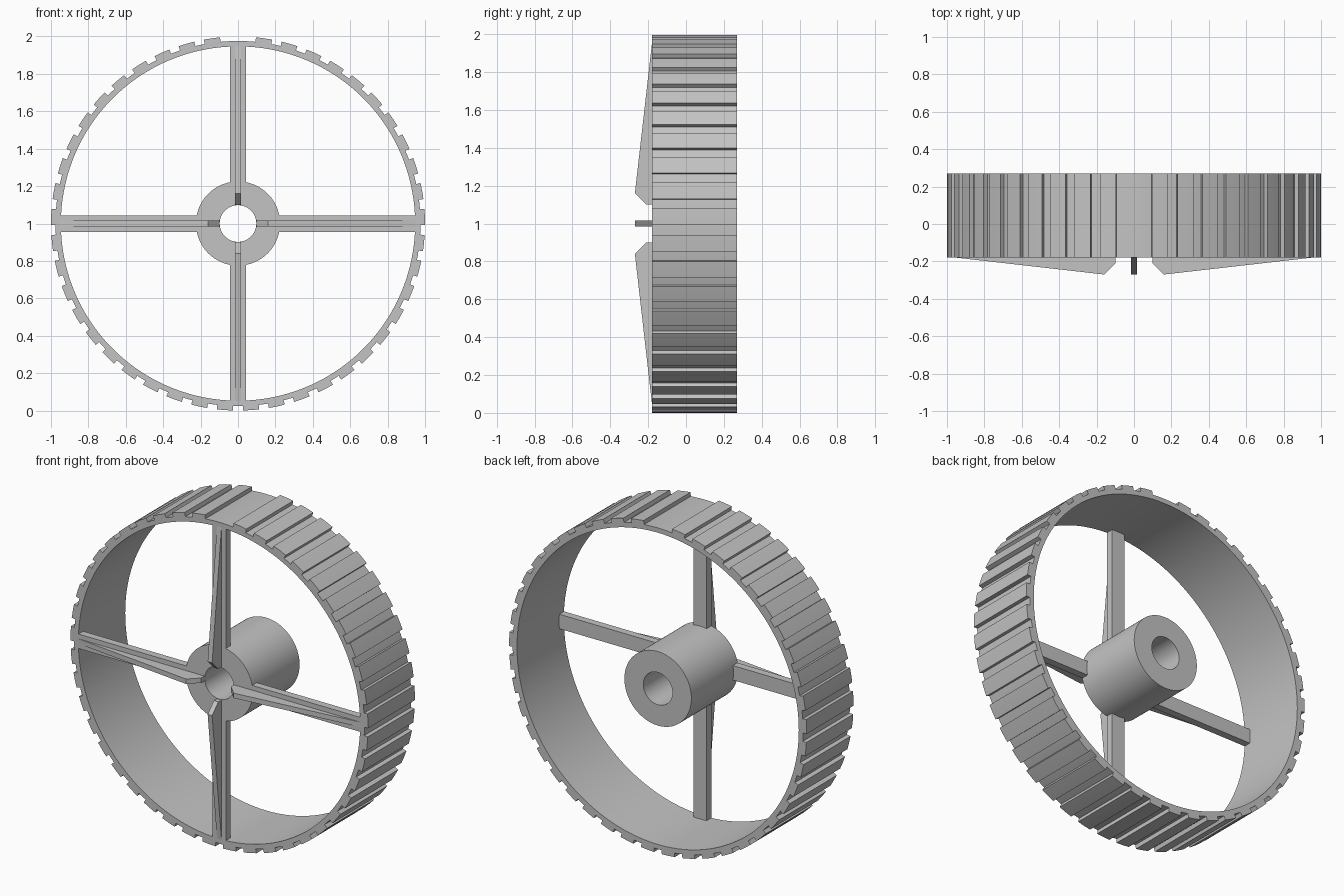
import bpy, bmesh
from math import sin, cos, radians, pi
from mathutils import Matrix

cube = bpy.data.objects.get("Cube")
if cube:
    bpy.data.objects.remove(cube, do_unlink=True)

FRONT, BACK, CENTRE = -0.18, 0.27, 1.0

grey = bpy.data.materials.new("plain grey")
grey.use_nodes = True
grey.diffuse_color = (0.55, 0.55, 0.55, 1)
grey.node_tree.nodes["Principled BSDF"].inputs["Base Color"].default_value = grey.diffuse_color


def finish(name, bm):
    bmesh.ops.recalc_face_normals(bm, faces=bm.faces)
    mesh = bpy.data.meshes.new(name)
    bm.to_mesh(mesh)
    bm.free()
    mesh.materials.append(grey)
    obj = bpy.data.objects.new(name, mesh)
    obj.location.z = CENTRE
    bpy.context.collection.objects.link(obj)
    bpy.ops.object.select_all(action="DESELECT")
    bpy.context.view_layer.objects.active = obj
    obj.select_set(True)
    bpy.ops.object.shade_smooth_by_angle(angle=radians(30))
    return obj


def ring(bm, inner, outer, y0, y1, start=0.0, sweep=2 * pi, steps=180):
    """Rectangular section swept around the axle; a partial sweep is capped."""
    closed = sweep >= 2 * pi - 1e-6
    section = [(inner, y0), (outer, y0), (outer, y1), (inner, y1)]
    rows = []
    for i in range(steps if closed else steps + 1):
        a = start + sweep * i / steps
        rows.append([bm.verts.new((r * cos(a), y, r * sin(a))) for r, y in section])
    for i in range(steps):
        a, b = rows[i], rows[(i + 1) % len(rows)]
        for k in range(4):
            n = (k + 1) % 4
            bm.faces.new((a[k], a[n], b[n], b[k]))
    if not closed:
        bm.faces.new(rows[0])
        bm.faces.new(rows[-1])


def plate(bm, outline, half_width, angle):
    """Outline in (radius, y), given a thickness and turned about the axle."""
    sides = [[bm.verts.new((r, y, s * half_width)) for r, y in outline] for s in (-1, 1)]
    count = len(outline)
    for side in sides:
        bm.faces.new(side)
    for k in range(count):
        n = (k + 1) % count
        bm.faces.new((sides[0][k], sides[0][n], sides[1][n], sides[1][k]))
    bmesh.ops.rotate(bm, verts=sides[0] + sides[1], cent=(0, 0, 0),
                     matrix=Matrix.Rotation(angle, 3, "Y"))


# Rim band
bm = bmesh.new()
ring(bm, 0.947, 0.976, FRONT, BACK)
finish("rim", bm)

# Tread bars every 8 degrees, with one left out at the top
bm = bmesh.new()
for i in range(1, 45):
    ring(bm, 0.974, 1.0, FRONT, BACK, radians(87.5 + 8 * i), radians(5), 2)
finish("tread_bars", bm)

# Hub tube
bm = bmesh.new()
ring(bm, 0.098, 0.225, FRONT, BACK, steps=96)
finish("hub", bm)

# Four flat spokes, each with a tapered fin on the front
spokes, fins = bmesh.new(), bmesh.new()
for i in range(4):
    turn = i * pi / 2
    plate(spokes, [(0.21, FRONT), (0.955, FRONT), (0.955, FRONT + 0.045),
                   (0.21, FRONT + 0.045)], 0.044, turn)
    plate(fins, [(0.1, FRONT), (0.1, -0.21), (0.16, -0.27), (0.95, FRONT)], 0.015, turn)
finish("spokes", spokes)
finish("spoke_fins", fins)
